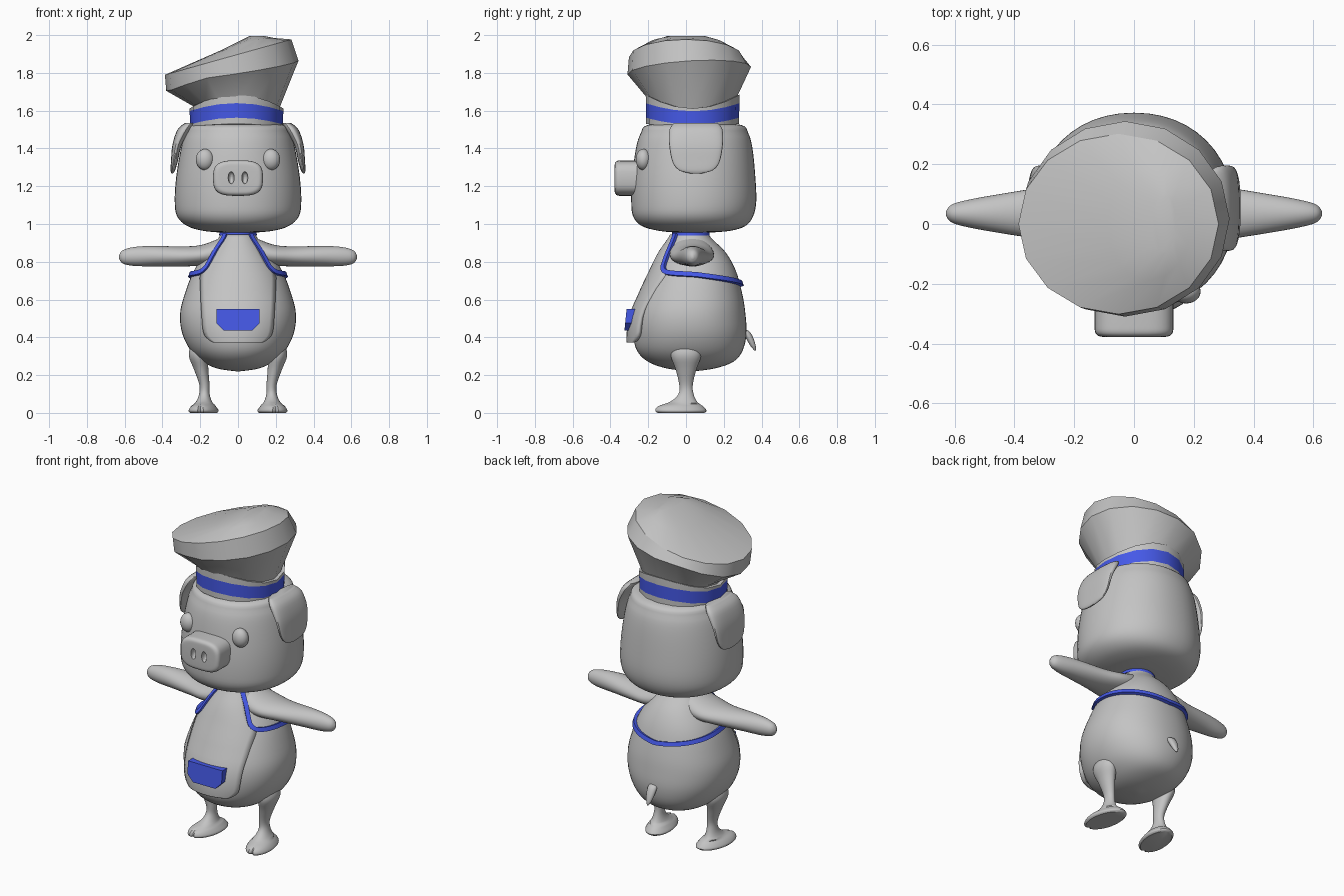
import bpy, bmesh, math
from mathutils import Vector

if "Cube" in bpy.data.objects:
    bpy.data.objects.remove(bpy.data.objects["Cube"])


def material(name, rgb):
    m = bpy.data.materials.new(name)
    m.diffuse_color = (*rgb, 1)
    m.use_nodes = True
    m.node_tree.nodes["Principled BSDF"].inputs["Base Color"].default_value = m.diffuse_color
    return m


GREY = material("soft grey", (0.55, 0.55, 0.55))
BLUE = material("royal blue", (0.06, 0.1, 0.8))


def finish(ob, mirror=False, angle=35):
    bpy.ops.object.select_all(action='DESELECT')
    ob.select_set(True)
    bpy.context.view_layer.objects.active = ob
    bpy.ops.object.shade_smooth_by_angle(angle=math.radians(angle))
    if mirror:
        ob.modifiers.new("mirror", 'MIRROR')
    return ob


def mesh_object(name, verts, faces, mats=(GREY,), fix=True):
    me = bpy.data.meshes.new(name)
    me.from_pydata(verts, [], faces)
    if fix:
        bm = bmesh.new()
        bm.from_mesh(me)
        bmesh.ops.recalc_face_normals(bm, faces=bm.faces)
        bm.to_mesh(me)
        bm.free()
    for m in mats:
        me.materials.append(m)
    ob = bpy.data.objects.new(name, me)
    bpy.context.collection.objects.link(ob)
    return ob


def skin(name, rings, mats=(GREY,)):
    """Closed skin over rings of equal point count, capped at both ends."""
    n = len(rings[0])
    verts = [p for r in rings for p in r]
    faces = [(k * n + i, k * n + (i + 1) % n, (k + 1) * n + (i + 1) % n, (k + 1) * n + i)
             for k in range(len(rings) - 1) for i in range(n)]
    faces += [tuple(range(n)), tuple(range(len(verts) - n, len(verts)))]
    return mesh_object(name, verts, faces, mats)


def smooth_rows(rows, sub):
    """Catmull-Rom interpolation of section rows."""
    out = []
    for i in range(len(rows) - 1):
        p0, p1, p2, p3 = rows[max(i - 1, 0)], rows[i], rows[i + 1], rows[min(i + 2, len(rows) - 1)]
        for s in range(sub):
            t = s / sub
            out.append([0.5 * (2 * b + (c - a) * t + (2 * a - 5 * b + 4 * c - d) * t * t
                               + (3 * b - a - 3 * c + d) * t ** 3)
                        for a, b, c, d in zip(p0, p1, p2, p3)])
    return out + [list(rows[-1])]


def sup(v, p):
    return math.copysign(abs(v) ** (2 / p), v)


def loft(name, rows, axis='z', n=32, power=2, sub=4, mats=(GREY,)):
    """Rows are (position along axis, centre a, centre b, radius a, radius b)."""
    rings = []
    for t, a, b, ra, rb in smooth_rows(rows, sub):
        ring = []
        for i in range(n):
            th = 2 * math.pi * i / n
            u = a + max(ra, 0.002) * sup(math.cos(th), power)
            v = b + max(rb, 0.002) * sup(math.sin(th), power)
            ring.append({'z': (u, v, t), 'x': (t, u, v), 'y': (u, t, v)}[axis])
        rings.append(ring)
    return skin(name, rings, mats)


def front_back(rows):
    """(z, half width, front y, back y) to loft rows."""
    return [(z, 0, (f + b) / 2, w, (b - f) / 2) for z, w, f, b in rows]


# Body
BODY = front_back([(.22, .01, .02, .04), (.235, .11, -.1, .15), (.27, .185, -.2, .25),
                   (.33, .25, -.26, .30), (.42, .295, -.28, .32), (.52, .307, -.275, .315),
                   (.62, .285, -.245, .30), (.75, .235, -.185, .265), (.85, .165, -.135, .21),
                   (.93, .1, -.08, .13), (.98, .085, -.06, .11)])
BP = 2.15
finish(loft("body", BODY, n=48, power=BP))
DENSE = smooth_rows(BODY, 8)


def body_section(z):
    for r, s in zip(DENSE, DENSE[1:]):
        if r[0] <= z <= s[0]:
            t = (z - r[0]) / (s[0] - r[0])
            return [a + (b - a) * t for a, b in zip(r, s)]
    return DENSE[-1]


def body_point(th, z, off):
    _, _, cy, rx, ry = body_section(z)
    return Vector(((rx + off) * sup(math.cos(th), BP), cy + (ry + off) * sup(math.sin(th), BP), z))


def front_angle(x, z):
    return -math.acos(min(abs(x) / body_section(z)[3], .97) ** (BP / 2))


# Head
finish(loft("head", front_back([
    (.955, .1, -.06, .14), (.965, .19, -.15, .24), (.99, .27, -.235, .315), (1.04, .322, -.28, .355),
    (1.12, .335, -.29, .372), (1.25, .327, -.285, .367), (1.4, .302, -.265, .352),
    (1.48, .278, -.24, .33), (1.525, .24, -.2, .29), (1.536, .05, -.02, .1)]), n=48, power=2.12))

# Ears
finish(loft("ears", [(1.268, .348, .053, .004, .03), (1.285, .345, .053, .012, .09),
                     (1.33, .337, .053, .018, .125), (1.42, .322, .053, .025, .142),
                     (1.5, .285, .053, .035, .14), (1.535, .255, .053, .025, .115)], power=2.6), True)


def ellipsoid(name, loc, size):
    bpy.ops.mesh.primitive_uv_sphere_add(segments=24, ring_count=14, radius=1)
    ob = bpy.context.object
    ob.name = name
    for v in ob.data.vertices:
        v.co = [l + c * s for l, c, s in zip(loc, v.co, size)]
    ob.data.materials.append(GREY)
    return ob


# Eyes
finish(ellipsoid("eyes", (.175, -.226, 1.341), (.048, .04, .056)), True)

# Snout with two nostril holes
snout = loft("snout", [(-.378, 0, 1.243, .1, .065), (-.375, 0, 1.243, .118, .081),
                       (-.362, 0, 1.243, .13, .092), (-.33, 0, 1.243, .132, .094),
                       (-.24, 0, 1.243, .132, .094)], axis='y', power=3.2)
for side in (-1, 1):
    hole = ellipsoid("nostril_cutter", (side * .036, -.378, 1.245), (.016, .03, .032))
    hole.hide_render = True
    hole.hide_set(True)
    cut = snout.modifiers.new("nostril", 'BOOLEAN')
    cut.operation, cut.object, cut.solver = 'DIFFERENCE', hole, 'EXACT'
finish(snout)

# Arms
finish(loft("arms", [(.04, .03, .85, .1, .1), (.12, .03, .845, .115, .07), (.2, .032, .833, .115, .055),
                     (.3, .035, .828, .09, .053), (.45, .035, .83, .065, .054),
                     (.55, .035, .828, .047, .05), (.61, .035, .826, .03, .035),
                     (.63, .035, .825, .006, .008)], axis='x'), True)

# Legs with slightly cleft feet
legs = loft("legs", [(.37, .205, 0, .012, .04), (.35, .208, 0, .042, .072), (.3, .21, 0, .05, .08),
                     (.23, .195, 0, .038, .055), (.15, .178, 0, .027, .036), (.1, .178, 0, .028, .04),
                     (.06, .18, -.012, .042, .07), (.035, .183, -.03, .064, .12),
                     (.012, .183, -.028, .078, .137), (.0, .183, -.028, .07, .125)])
for v in legs.data.vertices:
    if v.co.z < .05:
        v.co.x -= .12 * v.co.y + .004       # toes turn out
        if v.co.y < -.13 and abs(v.co.x - .197) < .006:
            v.co.y += .015
finish(legs, True)

# Tail
finish(loft("tail", [(.33, 0, .366, .004, .004), (.355, 0, .355, .017, .014), (.395, 0, .337, .026, .02),
                     (.43, 0, .315, .026, .022), (.445, 0, .295, .01, .01)], n=16))

# Apron panel: a sheet hung on the belly, flaring off it at the hem
PANEL = [(.372, .13), (.39, .16), (.43, .185), (.55, .195), (.65, .2), (.74, .2), (.775, .165),
         (.81, .14), (.88, .1), (.945, .06)]
rows, cols = smooth_rows(PANEL, 3), 16
verts = []
for z, w in rows:
    off = .012 + .028 * max(0, (.62 - z) / .25)
    for i in range(cols + 1):
        x = w * (2 * i / cols - 1)
        verts.append((x, body_point(front_angle(x, z), z, off)[1], z))
c = cols + 1
faces = [(j * c + i, j * c + i + 1, (j + 1) * c + i + 1, (j + 1) * c + i)
         for j in range(len(rows) - 1) for i in range(cols)]
apron = mesh_object("apron_panel", verts, faces, fix=False)
solid = apron.modifiers.new("thickness", 'SOLIDIFY')
solid.thickness, solid.offset = .02, -1
finish(apron)

# Apron trim: flat neck strap running into the waist strap
path = [(front_angle(x, z), z) for x, z in
        [(.06, .95), (.1, .88), (.14, .81), (.16, .775), (.185, .752), (.215, .742)]]
path += [(math.radians(a), .735 - .05 * a / 90) for a in range(0, 91, 15)]
path = smooth_rows(path, 4)
mid = [body_point(th, z, .017) for th, z in path]
sections = []
for i, p in enumerate(mid):
    along = (mid[min(i + 1, len(mid) - 1)] - mid[max(i - 1, 0)]).normalized()
    if i == len(mid) - 1:
        along = Vector((-1, 0, 0))
    out = (p - body_point(*path[i], 0)).normalized()
    out = (out + Vector((0, 0, .35))).normalized()
    across = along.cross(out).normalized() * .0125
    deep = out * .025
    sections.append([p + across, p - across, p - across - deep, p + across - deep])
finish(skin("apron_trim", sections, (BLUE,)), True)

# Collar
finish(loft("collar", [(.938, 0, .025, .1, .1), (.962, 0, .025, .098, .098)], sub=1, mats=(BLUE,)))

# Pocket
outline = [(-.115, .55), (-.115, .475), (-.075, .435), (.075, .435), (.115, .475), (.115, .55)]
finish(skin("pocket", [[(x, y + .1 * (z - .435), z) for x, z in outline] for y in (-.326, -.28)],
            (BLUE,)))

SIDES = 16


def hat_ring(cx, cy, rx, ry, height):
    ring = []
    for i in range(SIDES):
        th = 2 * math.pi * i / SIDES
        x, y = cx + rx * math.cos(th), cy + ry * math.sin(th)
        ring.append((x, y, height(x, y, math.sin(th) ** 2)))
    return ring


# Hat band: dips at the sides, blue stripe in the middle
band = skin("hat_band", [hat_ring(-.008, .035, r, r, lambda x, y, s, z=z, k=k: z + k * s)
                         for r, z, k in [(.2, 1.515, .01), (.246, 1.515, .015), (.246, 1.527, .036),
                                         (.248, 1.597, .043), (.248, 1.612, .073), (.2, 1.612, .06)]],
            (GREY, BLUE))
for f in band.data.polygons:
    f.material_index = int(2 * SIDES <= f.index < 3 * SIDES)
finish(band)

# Hat crown: flared, leaning to one side, with a low domed top
finish(skin("hat_crown", [
    hat_ring(-.005, .035, .21, .21, lambda x, y, s: 1.57 + .03 * s),
    hat_ring(-.008, .035, .232, .222, lambda x, y, s: 1.625 + .02 * s),
    hat_ring(-.03, .017, .35, .327, lambda x, y, s: 1.815 + .15 * x + .06 * y - .3 * max(0, -x - .2)),
    hat_ring(-.052, 0, .335, .302, lambda x, y, s: 1.898 + .28 * x),
    hat_ring(.05, 0, .14, .19, lambda x, y, s: min(1.945 + .28 * x, 1.985)),
    hat_ring(.1, 0, .04, .1, lambda x, y, s: 1.995)]), angle=30)
